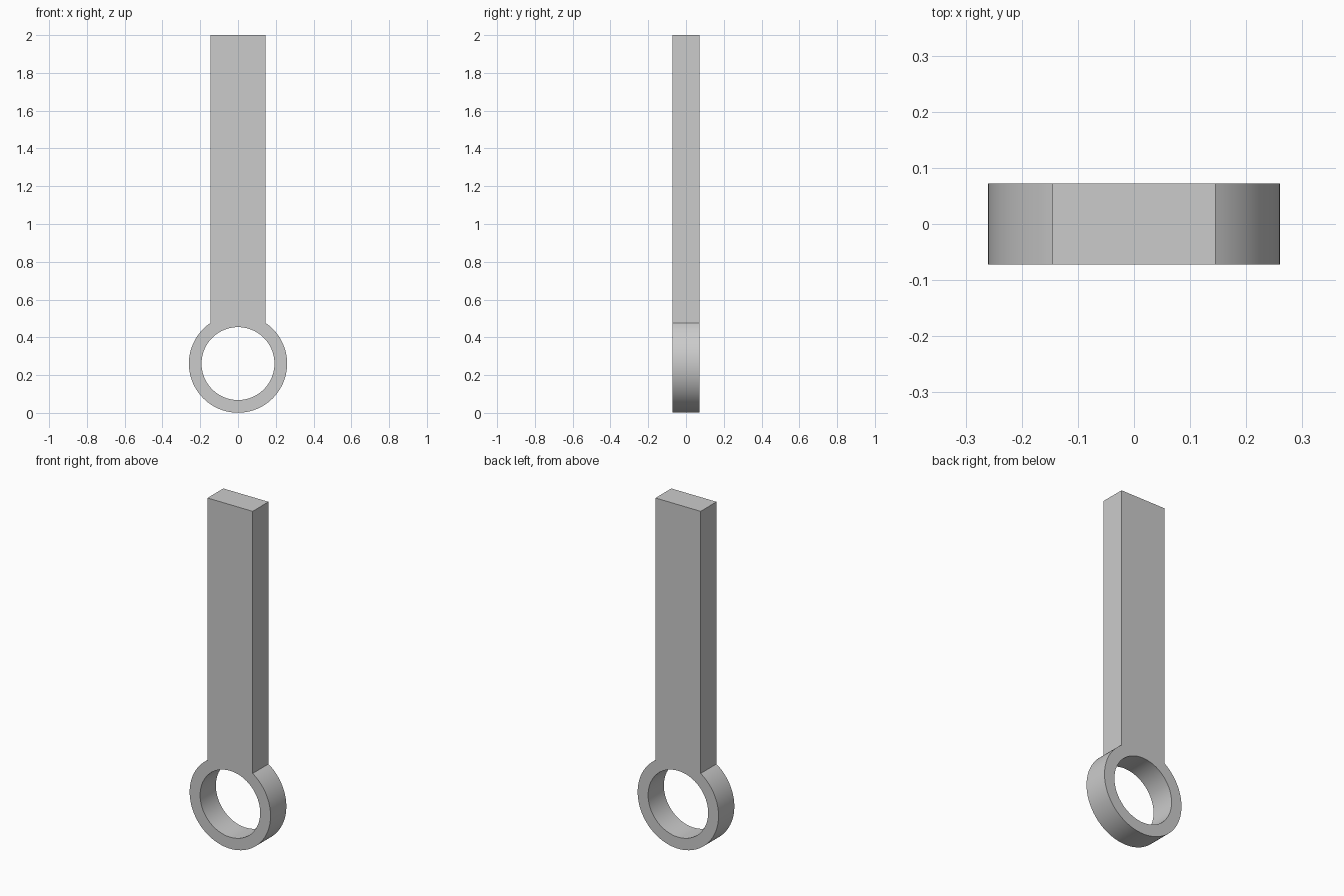
import bpy, bmesh
from math import asin, cos, sin, pi, radians

cube = bpy.data.objects.get("Cube")
if cube:
    bpy.data.objects.remove(cube, do_unlink=True)

OUTER, INNER, HALF_WIDTH, DEPTH, TOP = 0.26, 0.193, 0.145, 0.145, 2.0
CENTRE = 0.261
SEGMENTS = 96


def arc(radius, start, sweep, count):
    return [(radius * sin(start + sweep * i / SEGMENTS),
             CENTRE + radius * cos(start + sweep * i / SEGMENTS)) for i in range(count)]


def loop(bm, points):
    verts = [bm.verts.new((x, -DEPTH / 2, z)) for x, z in points]
    return [bm.edges.new((v, verts[i - 1])) for i, v in enumerate(verts)]


# Single grey material
grey = bpy.data.materials.new("plain grey")
grey.use_nodes = True
colour = (0.6, 0.6, 0.6, 1)
grey.diffuse_color = colour
grey.node_tree.nodes["Principled BSDF"].inputs["Base Color"].default_value = colour

# Outline: ring arc running from one side of the bar to the other, closed by the bar top
neck = asin(HALF_WIDTH / OUTER)
outline = arc(OUTER, neck, 2 * pi - 2 * neck, SEGMENTS + 1)
outline += [(-HALF_WIDTH, TOP), (HALF_WIDTH, TOP)]
hole = arc(INNER, 0, 2 * pi, SEGMENTS)

# Fill the profile around the hole and extrude it through the thickness
bm = bmesh.new()
edges = loop(bm, outline) + loop(bm, hole)
bmesh.ops.triangle_fill(bm, edges=edges, use_beauty=True)
result = bmesh.ops.extrude_face_region(bm, geom=bm.faces[:], use_keep_orig=True)
moved = [g for g in result["geom"] if isinstance(g, bmesh.types.BMVert)]
bmesh.ops.translate(bm, verts=moved, vec=(0, DEPTH, 0))
bmesh.ops.recalc_face_normals(bm, faces=bm.faces[:])
mesh = bpy.data.meshes.new("bar_with_ring")
bm.to_mesh(mesh)
bm.free()
mesh.materials.append(grey)
bar = bpy.data.objects.new("bar_with_ring", mesh)
bpy.context.collection.objects.link(bar)

# Smooth the round walls, keep the rims sharp
bpy.ops.object.select_all(action="DESELECT")
bar.select_set(True)
bpy.context.view_layer.objects.active = bar
bpy.ops.object.shade_smooth_by_angle(angle=radians(30))
